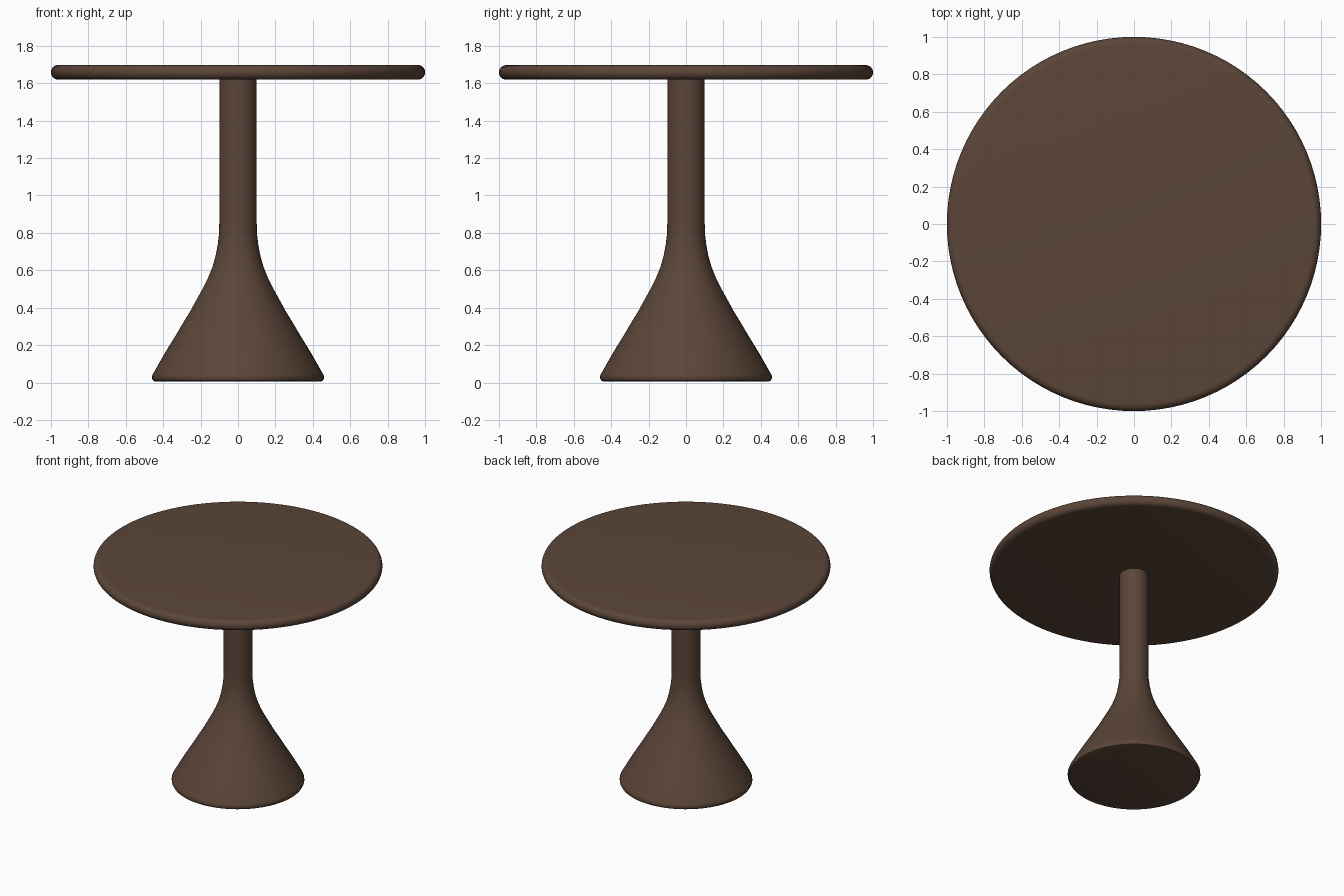
import bpy, bmesh, math

if "Cube" in bpy.data.objects:
    bpy.data.objects.remove(bpy.data.objects["Cube"])

wood = bpy.data.materials.new("dark brown wood")
wood.diffuse_color = (0.105, 0.06, 0.04, 1)
wood.use_nodes = True
wood.node_tree.nodes["Principled BSDF"].inputs["Base Color"].default_value = wood.diffuse_color


def lathe(name, profile, sides):
    """Spin a (radius, z) profile around z and cap both ends."""
    bm = bmesh.new()
    rings = []
    for r, z in profile:
        rings.append([bm.verts.new((r * math.cos(2 * math.pi * i / sides),
                                    r * math.sin(2 * math.pi * i / sides), z))
                      for i in range(sides)])
    for a, b in zip(rings, rings[1:]):
        for i in range(sides):
            j = (i + 1) % sides
            bm.faces.new((a[i], a[j], b[j], b[i]))
    bm.faces.new(rings[0][::-1])
    bm.faces.new(rings[-1])
    mesh = bpy.data.meshes.new(name)
    bm.to_mesh(mesh)
    bm.free()
    mesh.materials.append(wood)
    obj = bpy.data.objects.new(name, mesh)
    bpy.context.collection.objects.link(obj)
    bpy.ops.object.select_all(action='DESELECT')
    obj.select_set(True)
    bpy.context.view_layer.objects.active = obj
    bpy.ops.object.shade_smooth_by_angle(angle=math.radians(40))


# Round table top with a soft, rounded rim
mid, half = 1.658, 0.039
rim = [(0.961 + half * math.cos(t), mid + half * math.sin(t))
       for t in (math.radians(-90 + 15 * k) for k in range(13))]
lathe("table_top", rim, 96)

# Flared pedestal: rounded foot, cone, curved neck, straight column
foot = [(0.44, 0.005), (0.453, 0.01), (0.459, 0.022), (0.459, 0.036), (0.452, 0.05)]
flare = [(0.435, 0.08), (0.401, 0.14), (0.365, 0.20), (0.328, 0.26),
         (0.293, 0.32), (0.256, 0.38), (0.223, 0.44), (0.190, 0.50),
         (0.160, 0.56), (0.136, 0.62), (0.119, 0.68), (0.108, 0.74), (0.101, 0.80)]
column = [(0.10, 0.86), (0.10, 1.63)]
lathe("pedestal", foot + flare + column, 64)
